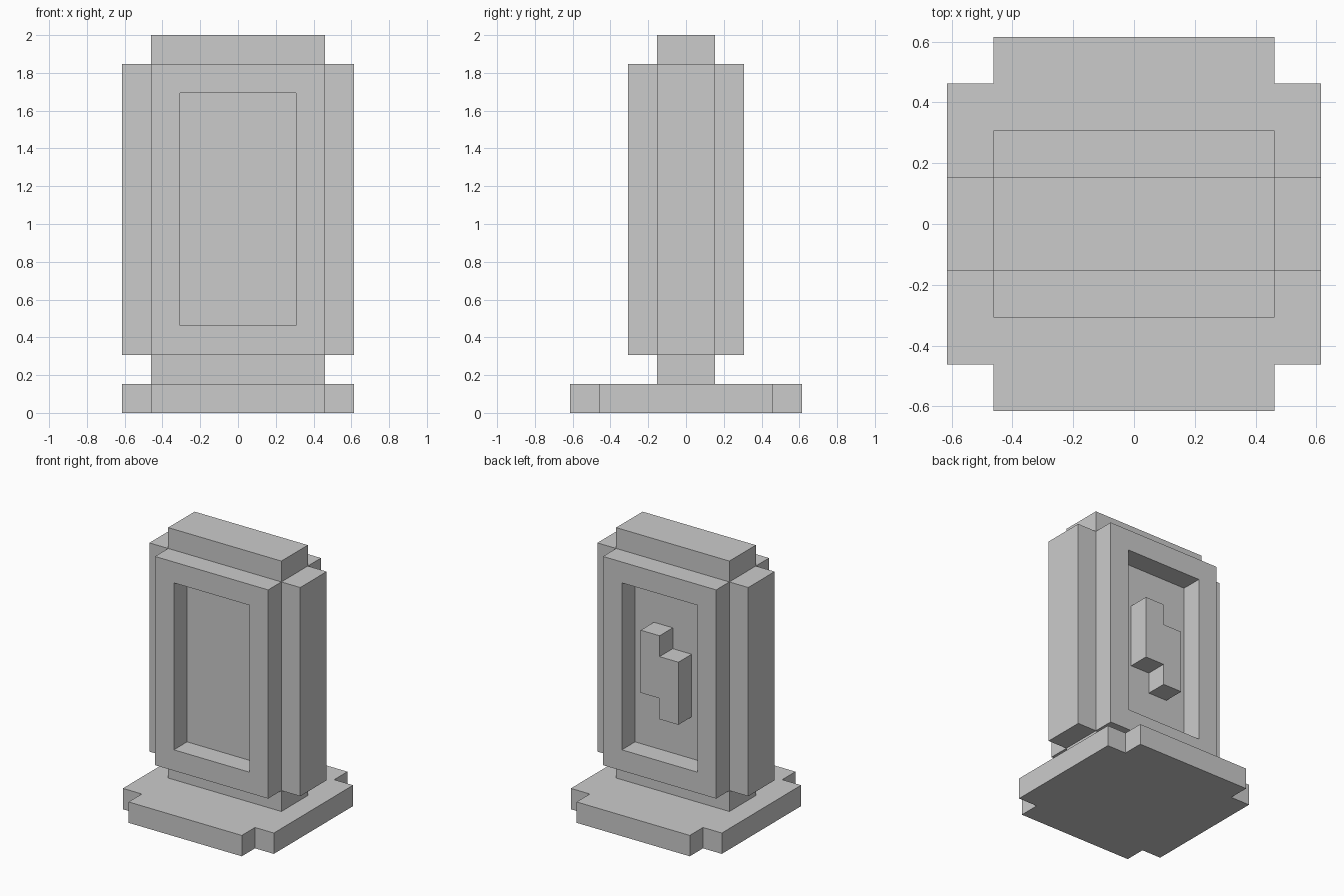
import bpy, bmesh
from mathutils import Vector

if "Cube" in bpy.data.objects:
    bpy.data.objects.remove(bpy.data.objects["Cube"])

U = 2 / 13  # block size: the model is 13 blocks tall


def finish(name, bm, mirror=None):
    """Turn the bmesh into an object, optionally mirrored about the origin."""
    bmesh.ops.recalc_face_normals(bm, faces=bm.faces)
    bmesh.ops.scale(bm, vec=(U, U, U), verts=bm.verts)
    me = bpy.data.meshes.new(name)
    bm.to_mesh(me)
    bm.free()
    ob = bpy.data.objects.new(name, me)
    bpy.context.collection.objects.link(ob)
    if mirror is not None:
        mod = ob.modifiers.new("Mirror", 'MIRROR')
        mod.use_axis = [i == mirror for i in range(3)]
        mod.use_mirror_merge = False
    return ob


def prism(name, points, direction, mirror=None):
    """Extrude a flat outline along a direction (in blocks)."""
    bm = bmesh.new()
    face = bm.faces.new([bm.verts.new(p) for p in points])
    ext = bmesh.ops.extrude_face_region(bm, geom=[face], use_keep_orig=True)
    verts = [g for g in ext["geom"] if isinstance(g, bmesh.types.BMVert)]
    bmesh.ops.translate(bm, vec=Vector(direction), verts=verts)
    return finish(name, bm, mirror)


def rect(x0, x1, y0, y1, z):
    return [(x0, y0, z), (x1, y0, z), (x1, y1, z), (x0, y1, z)]


def frame(name, outer, inner, y0, y1, mirror=None):
    """Rectangular ring in the xz plane; rectangles are (x0, x1, z0, z1)."""
    bm = bmesh.new()
    loops = []
    for (x0, x1, z0, z1), y in ((outer, y0), (outer, y1), (inner, y1), (inner, y0)):
        loops.append([bm.verts.new((x, y, z))
                      for x, z in ((x0, z0), (x1, z0), (x1, z1), (x0, z1))])
    for i in range(4):
        a, b = loops[i], loops[(i + 1) % 4]
        for j in range(4):
            k = (j + 1) % 4
            bm.faces.new((a[j], a[k], b[k], b[j]))
    return finish(name, bm, mirror)


# Foot plate with notched corners
quarter = [(4, 3), (3, 3), (3, 4)]
outline = (quarter
           + [(-x, y) for x, y in reversed(quarter)]
           + [(-x, -y) for x, y in quarter]
           + [(x, -y) for x, y in reversed(quarter)])
prism("base_plate", [(x, y, 0) for x, y in outline], (0, 0, 1))

# Central slab: neck, recessed panels and top cap
prism("core_slab", rect(-3, 3, -1, 1, 1), (0, 0, 12))

# Side panels
prism("side_panels", rect(3, 4, -1, 1, 2), (0, 0, 10), mirror=0)

# Front and back frames
frame("panel_frames", (-3, 3, 2, 12), (-2, 2, 3, 11), -2, -1, mirror=1)

# Stepped relief on the back panel
steps = [(1, 9), (0, 9), (0, 8), (-1, 8), (-1, 5), (0, 5), (0, 6), (1, 6)]
prism("back_relief", [(x, 1, z) for x, z in steps], (0, 1, 0))
